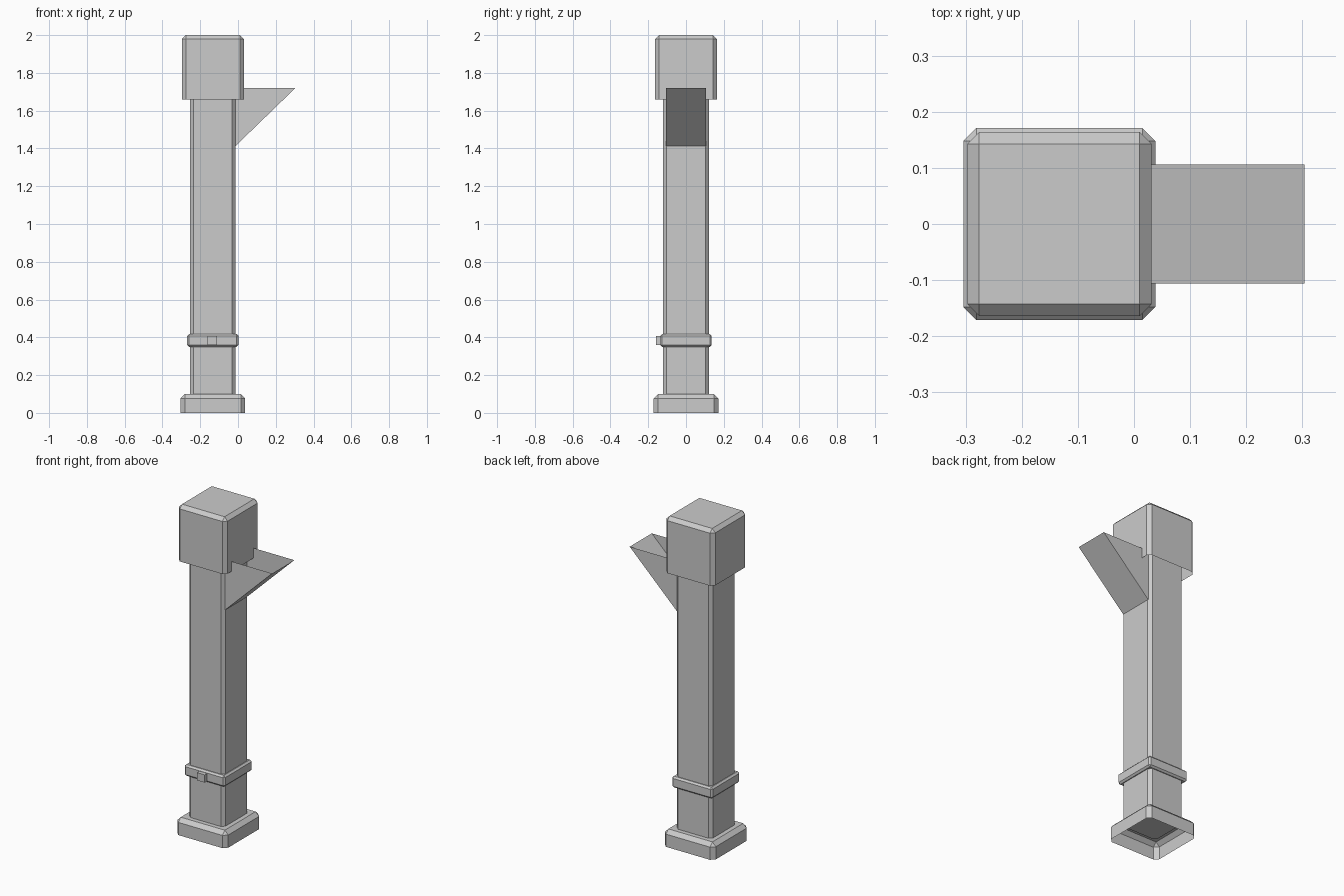
import bpy, bmesh

if "Cube" in bpy.data.objects:
    bpy.data.objects.remove(bpy.data.objects["Cube"])

CX = -0.133  # centre of the post in x


def finish(bm, name):
    mesh = bpy.data.meshes.new(name)
    bm.to_mesh(mesh)
    bm.free()
    obj = bpy.data.objects.new(name, mesh)
    bpy.context.collection.objects.link(obj)
    return obj


def chamfered_box(name, centre, size, bevel, vertical_only=False, open_bottom=False):
    """Box with one-segment chamfers, optionally open underneath."""
    bm = bmesh.new()
    bmesh.ops.create_cube(bm, size=1)
    for v in bm.verts:
        v.co = [c + p * s for c, p, s in zip(centre, v.co, size)]
    bm.normal_update()
    if open_bottom:
        under = [f for f in bm.faces if f.normal.z < -0.5]
        bmesh.ops.delete(bm, geom=under, context='FACES')
    edges = []
    for e in bm.edges:
        upright = abs(e.verts[0].co.z - e.verts[1].co.z) > 1e-5
        if not e.is_boundary and (upright or not vertical_only):
            edges.append(e)
    if bevel:
        bmesh.ops.bevel(bm, geom=edges, offset=bevel, offset_type='OFFSET',
                        segments=1, profile=0.5, affect='EDGES')
    return finish(bm, name)


def post_part(name, width, z0, z1, bevel, **kw):
    return chamfered_box(name, (CX, 0, (z0 + z1) / 2), (width, width, z1 - z0), bevel, **kw)


# Stacked square sections of the post
post_part("base", 0.342, 0.0, 0.10, 0.023, open_bottom=True)
post_part("shaft", 0.242, 0.09, 1.72, 0.019, vertical_only=True)
post_part("band", 0.272, 0.35, 0.418, 0.01)
post_part("cap", 0.328, 1.66, 2.0, 0.021, open_bottom=True)

# Small buckle on the front of the band
chamfered_box("buckle", (-0.137, -0.145, 0.383), (0.05, 0.03, 0.047), 0)

# Open-topped hopper: two triangular sides and a sloping floor
bm = bmesh.new()
sides = []
for y in (-0.106, 0.106):
    sides.append([bm.verts.new((x, y, z)) for x, z in
                  ((-0.013, 1.413), (0.304, 1.72), (-0.013, 1.72))])
near, far = sides
bm.faces.new(near)
bm.faces.new(far[::-1])
bm.faces.new((near[1], near[0], far[0], far[1]))
finish(bm, "hopper")
